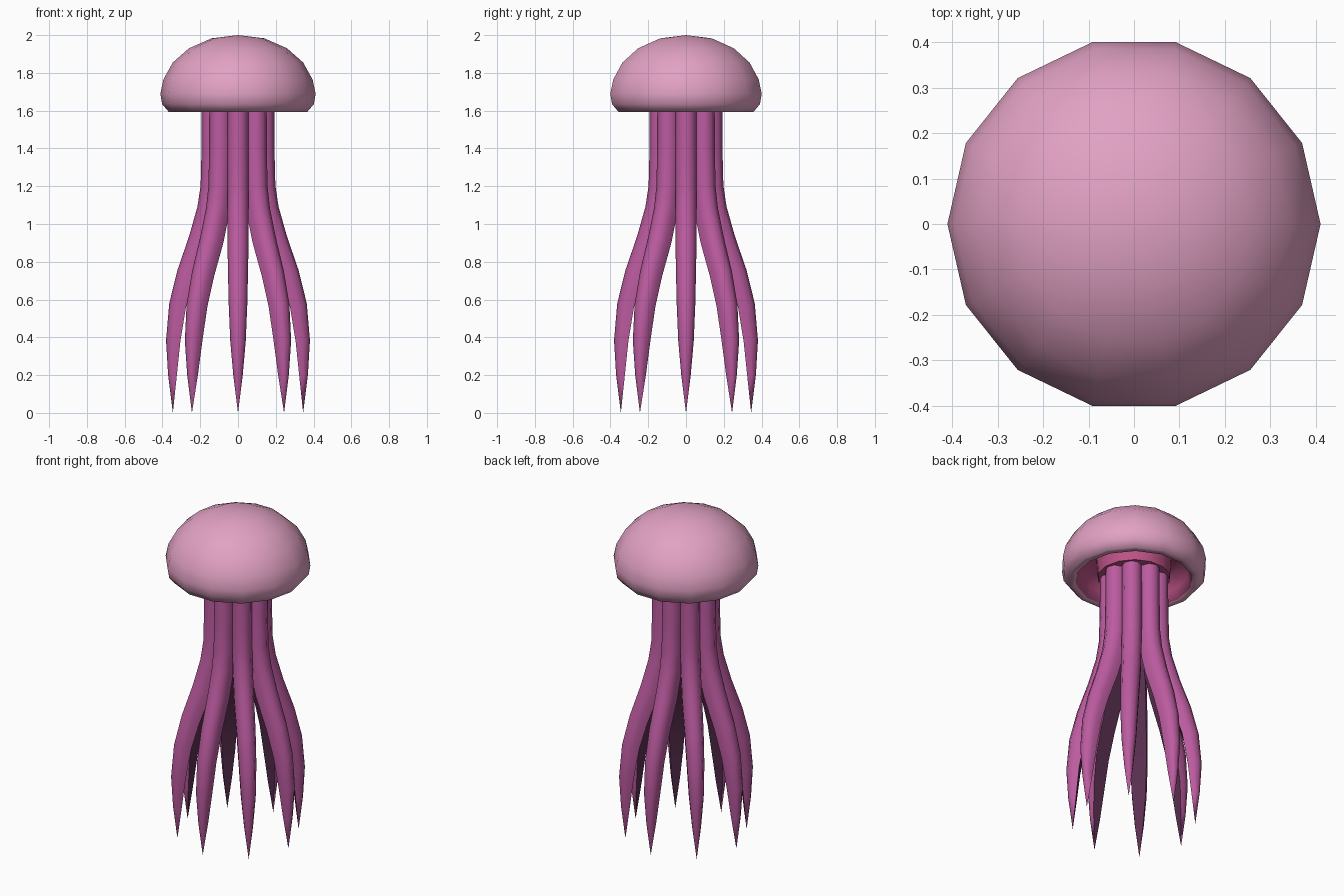
import bpy, math
from math import cos, sin, pi

if "Cube" in bpy.data.objects:
    bpy.data.objects.remove(bpy.data.objects["Cube"])


def material(name, colour):
    m = bpy.data.materials.new(name)
    m.diffuse_color = (*colour, 1)
    m.use_nodes = True
    m.node_tree.nodes["Principled BSDF"].inputs["Base Color"].default_value = m.diffuse_color
    return m


PALE = material("pale pink", (0.76, 0.36, 0.55))
ROSE = material("deep rose", (0.50, 0.085, 0.24))
MAGENTA = material("magenta", (0.50, 0.105, 0.35))
DARK = material("dark plum", (0.10, 0.028, 0.08))


def build(name, verts, faces, mats, angle):
    me = bpy.data.meshes.new(name)
    me.from_pydata(verts, [], faces)
    for m in mats:
        me.materials.append(m)
    ob = bpy.data.objects.new(name, me)
    bpy.context.collection.objects.link(ob)
    bpy.ops.object.select_all(action='DESELECT')
    bpy.context.view_layer.objects.active = ob
    ob.select_set(True)
    return ob


def finish(ob, angle):
    bpy.ops.object.mode_set(mode='EDIT')
    bpy.ops.mesh.select_all(action='SELECT')
    bpy.ops.mesh.remove_doubles(threshold=0.0001)
    bpy.ops.mesh.normals_make_consistent(inside=False)
    bpy.ops.object.mode_set(mode='OBJECT')
    bpy.ops.object.shade_smooth_by_angle(angle=math.radians(angle))


def bridge(rows, n):
    return [(i * n + j, i * n + (j + 1) % n, (i + 1) * n + (j + 1) % n, (i + 1) * n + j)
            for i in range(rows - 1) for j in range(n)]


# Bell: closed lathe of outer dome, rounded lip, underside cavity and central hub
N = 14
outer = [(0, 2.0), (0.14, 1.983), (0.26, 1.93), (0.345, 1.855), (0.395, 1.765),
         (0.411, 1.69), (0.402, 1.635), (0.367, 1.594), (0.328, 1.594)]
inner = [(0.31, 1.66), (0.275, 1.72), (0.215, 1.73), (0.205, 1.61), (0, 1.61)]
profile = outer + inner
verts = [(r * cos(2 * pi * j / N), r * sin(2 * pi * j / N), z)
         for r, z in profile for j in range(N)]
bell = build("bell", verts, bridge(len(profile), N), [PALE, ROSE], 80)
for p in bell.data.polygons:
    # face rows after the lip form the rose underside
    if p.index // N >= len(outer) - 1:
        p.material_index = 1
finish(bell, 80)

# Tentacles: eight tapering tubes with a flat dark inner side
# path of (radius from axis, height, thickness)
path = [(0.137, 1.66, 0.055), (0.137, 1.40, 0.056), (0.142, 1.20, 0.056), (0.160, 1.08, 0.056),
        (0.205, 0.92, 0.056), (0.270, 0.74, 0.053), (0.316, 0.57, 0.049), (0.340, 0.38, 0.041),
        (0.345, 0.20, 0.025), (0.345, 0.0, 0.0)]
# cross-section: outward arc, two legs, flat inner face (last edge)
section = [(-0.85, -0.93)] + [(cos(b * pi / 4), sin(b * pi / 4)) for b in range(-2, 3)] + [(-0.85, 0.93)]
S = len(section)
for k in range(8):
    a = k * pi / 4
    vs = []
    for i, (r, z, t) in enumerate(path):
        p, q = path[max(i - 1, 0)], path[min(i + 1, len(path) - 1)]
        dr, dz = q[0] - p[0], q[1] - p[1]
        l = math.hypot(dr, dz)
        nr, nz = -dz / l, dr / l
        for u, v in section:
            x, y, h = r + t * u * nr, t * v, z + t * u * nz
            vs.append((x * cos(a) - y * sin(a), x * sin(a) + y * cos(a), h))
    ob = build(f"tentacle_{k + 1}", vs, bridge(len(path), S) + [tuple(range(S))], [MAGENTA, DARK], 60)
    for f in ob.data.polygons:
        if f.index < (len(path) - 1) * S and f.index % S == S - 1:
            f.material_index = 1
    finish(ob, 60)
